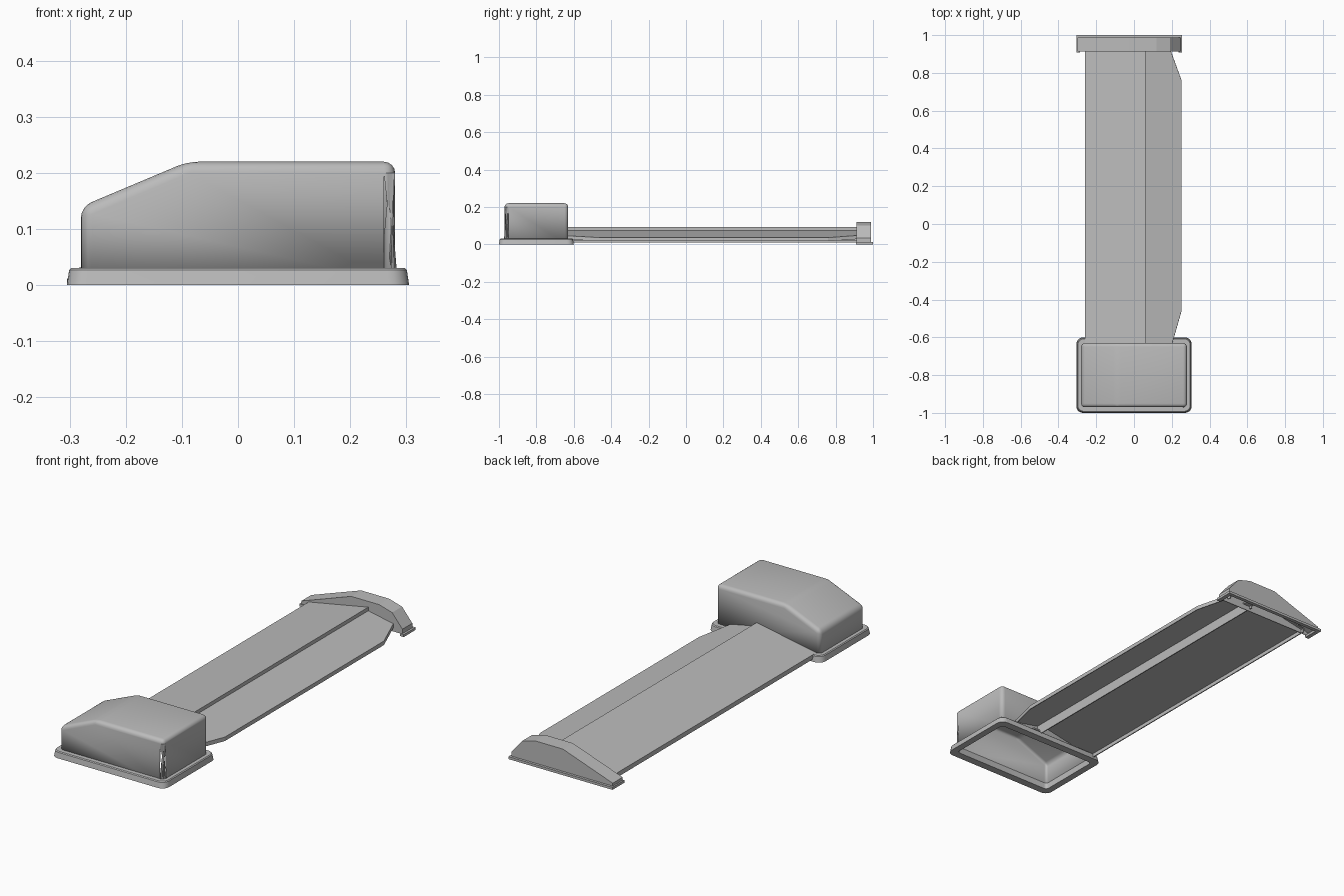
import bpy, bmesh, math

cube = bpy.data.objects.get("Cube")
if cube:
    bpy.data.objects.remove(cube, do_unlink=True)

grey = bpy.data.materials.new("mid_grey")
grey.use_nodes = True
grey.diffuse_color = (0.5, 0.5, 0.5, 1)
grey.node_tree.nodes["Principled BSDF"].inputs["Base Color"].default_value = (0.5, 0.5, 0.5, 1)


def finish(name, bm, thick=0, offset=-1, smooth=False):
    """Turn a bmesh into a named grey object, optionally a thin shell."""
    bmesh.ops.recalc_face_normals(bm, faces=bm.faces)
    mesh = bpy.data.meshes.new(name)
    bm.to_mesh(mesh)
    bm.free()
    mesh.materials.append(grey)
    ob = bpy.data.objects.new(name, mesh)
    bpy.context.collection.objects.link(ob)
    if thick:
        mod = ob.modifiers.new("shell", "SOLIDIFY")
        mod.thickness, mod.offset = thick, offset
    if smooth:
        bpy.ops.object.select_all(action="DESELECT")
        ob.select_set(True)
        bpy.context.view_layer.objects.active = ob
        bpy.ops.object.shade_smooth_by_angle(angle=math.radians(35))
    return ob


def extrude_profile(points, y0, y1, closed):
    """Sweep an x-z profile along y; closed adds the end faces."""
    bm = bmesh.new()
    a, b = [[bm.verts.new((x, y, z)) for x, z in points] for y in (y0, y1)]
    for i in range(len(points) - 1):
        bm.faces.new((a[i], a[i + 1], b[i + 1], b[i]))
    if closed:
        bm.faces.new(a)
        bm.faces.new(b)
    return bm


def block(name, x0, x1, y0, y1, z0, z1):
    bm = extrude_profile([(x0, z0), (x0, z1), (x1, z1), (x1, z0), (x0, z0)], y0, y1, False)
    bmesh.ops.remove_doubles(bm, verts=bm.verts, dist=1e-5)
    bmesh.ops.holes_fill(bm, edges=bm.edges)
    return finish(name, bm)


# Head housing: open-bottomed rounded shell with one sloping shoulder
bm = extrude_profile([(-.28, .01), (-.28, .14), (-.09, .22), (.28, .22), (.28, .01)], -.97, -.63, True)
bmesh.ops.bevel(bm, geom=[e for e in bm.edges if not e.is_boundary], offset=.02,
                segments=4, profile=.5, affect="EDGES", clamp_overlap=True)
finish("head_housing", bm, .008, smooth=True)


# Tapered rounded rim around the foot of the housing
def rounded_loop(bm, hx, hy, r, z):
    loop = []
    for k, (sx, sy) in enumerate(((1, 1), (-1, 1), (-1, -1), (1, -1))):
        for j in range(6):
            t = math.pi / 2 * (k + j / 5)
            loop.append(bm.verts.new((sx * (hx - r) + r * math.cos(t),
                                      -.8 + sy * (hy - r) + r * math.sin(t), z)))
    return loop


bm = bmesh.new()
loops = [rounded_loop(bm, *v) for v in (
    (.305, .2, .035, 0), (.301, .196, .035, .027), (.297, .192, .032, .031),
    (.272, .162, .015, .031), (.272, .162, .015, 0))]
for a, b in zip(loops, loops[1:] + loops[:1]):
    for i in range(len(a)):
        j = (i + 1) % len(a)
        bm.faces.new((a[i], a[j], b[j], b[i]))
finish("housing_rim", bm, smooth=True)

# Main long panel: outer lip, slope up to the ridge, then hanging wall
main = [(-.257, .01), (-.257, .03), (.06, .09), (.06, .022)]
finish("main_panel", extrude_profile(main, -.635, .93, False), .005, 0)

# Side flap: sloping sheet with clipped corners and a turned-down lip
outline = [(.06, -.635), (.2, -.635), (.21, -.6), (.25, -.46), (.25, .76), (.188, .93), (.06, .93)]
bm = bmesh.new()
bm.faces.new([bm.verts.new((x, y, .073 - .2 * (x - .06))) for x, y in outline])
edges = [e for e in bm.edges if all(v.co.x > .15 for v in e.verts)]
new = bmesh.ops.extrude_edge_only(bm, edges=edges)["geom"]
bmesh.ops.translate(bm, vec=(0, 0, -.018), verts=[g for g in new if isinstance(g, bmesh.types.BMVert)])
finish("side_flap", bm, .004, 0)

# End cap: faceted open-bottomed hood over the far end of the panels
hood = [(-.298, .01), (-.298, .026), (-.03, .12), (.12, .12), (.19, .1), (.245, .034), (.245, .01)]
finish("end_cap", extrude_profile(hood, .912, .988, True), .005)

# Flat foot of the end cap
block("cap_foot_back", -.305, .255, .982, 1, 0, .012)
block("cap_foot_right", -.305, -.285, .908, .982, 0, .012)
block("cap_foot_left", .235, .255, .908, .982, 0, .012)

# Small tabs joining the ridge wall to both ends
for name, y0, y1 in (("head_tab", -.65, -.61), ("cap_tab", .9, .96)):
    block(name, .055, .1, y0, y1, .035, .042)
